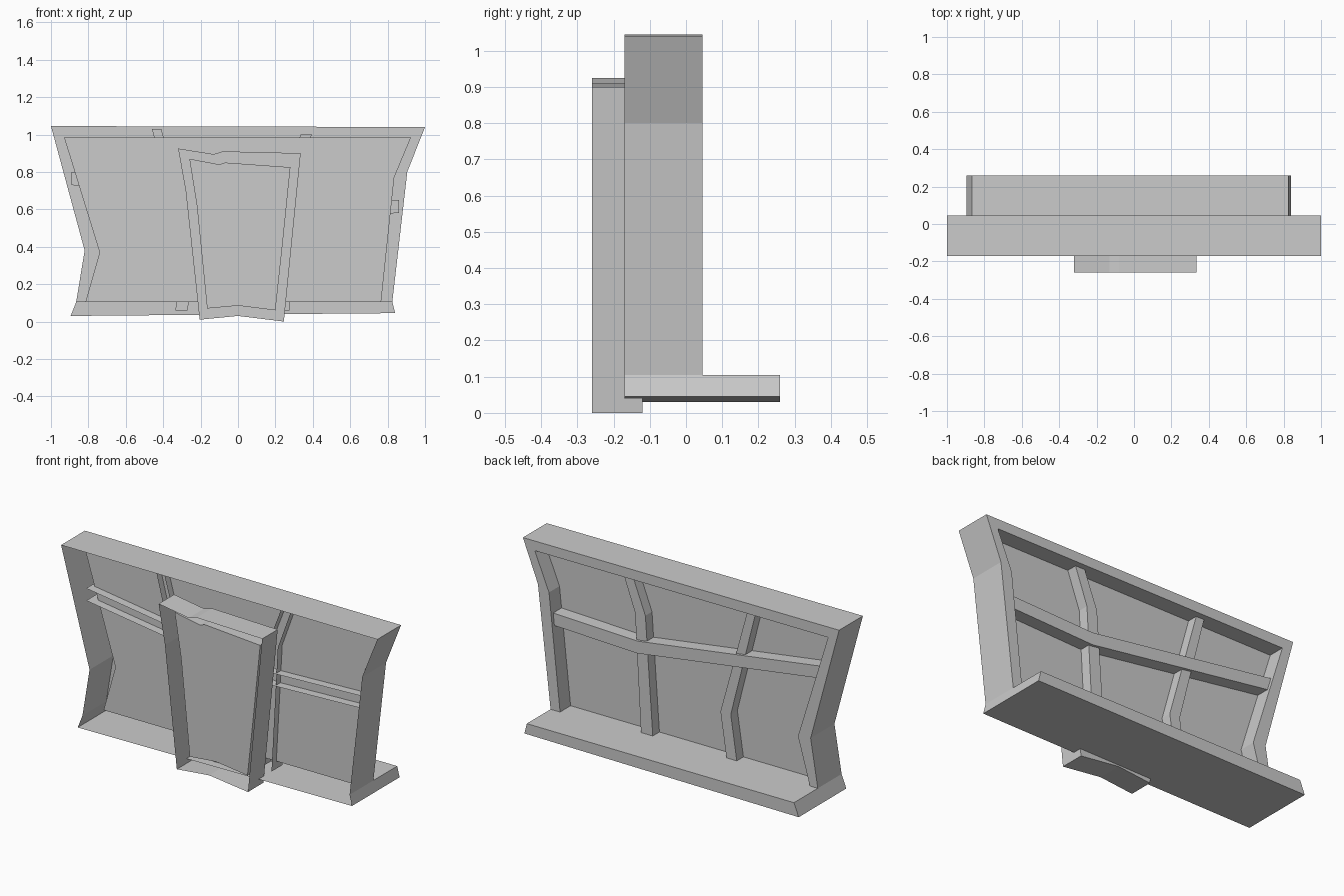
import bpy, bmesh

if "Cube" in bpy.data.objects:
    bpy.data.objects.remove(bpy.data.objects["Cube"])


def make_object(name, verts, faces):
    me = bpy.data.meshes.new(name)
    me.from_pydata(verts, [], faces)
    bm = bmesh.new()
    bm.from_mesh(me)
    bmesh.ops.remove_doubles(bm, verts=bm.verts, dist=1e-5)
    bmesh.ops.recalc_face_normals(bm, faces=bm.faces)
    bm.to_mesh(me)
    bm.free()
    ob = bpy.data.objects.new(name, me)
    bpy.context.collection.objects.link(ob)
    return ob


def shell(name, outer, inner, front, back, panel, skip=()):
    """Open-fronted casing: outer wall, rim, recess wall and a flat panel."""
    n = len(outer)
    loops = [(outer, front), (outer, back), (inner, back), (inner, panel)]
    verts = [(x, y, z) for pts, y in loops for x, z in pts]
    faces = []
    for k in range(3):
        for i in range(n):
            if i in skip and k < 2:
                continue
            j = (i + 1) % n
            faces.append((k*n + i, k*n + j, (k+1)*n + j, (k+1)*n + i))
    faces.append(tuple(range(3*n, 4*n)))
    return make_object(name, verts, faces)


def bar(name, side_a, side_b, front, back):
    """Bent glazing bar, a channel open at the front."""
    n = len(side_a)
    verts = [(x, y, z) for pts, y in ((side_a, front), (side_a, back),
                                      (side_b, back), (side_b, front)) for x, z in pts]
    faces = [(k*n + i, k*n + i + 1, (k+1)*n + i + 1, (k+1)*n + i)
             for k in range(3) for i in range(n - 1)]
    return make_object(name, verts, faces)


# Main window frame with its pane (the sill closes the bottom edge)
shell("window_frame",
      [(-1, 1.045), (-.82, .38), (-.865, .105), (.825, .105), (.905, .8), (1, 1.04)],
      [(-.93, .985), (-.74, .37), (-.815, .105), (.765, .105), (.835, .77), (.925, .985)],
      -.17, .045, -.05, skip=(2,))

# Sill: flared ends, open towards the front
make_object("sill",
            [(-.865, -.17, .105), (.825, -.17, .105), (.84, -.17, .045), (-.895, -.17, .03),
             (-.865, .26, .105), (.825, .26, .105), (.84, .26, .045), (-.895, .26, .03),
             (-.865, .045, .105), (.825, .045, .105)],
            [(3, 2, 6, 7), (4, 5, 6, 7), (8, 9, 5, 4), (0, 8, 4, 7, 3), (1, 9, 5, 6, 2)])

# Glazing bars
bar("upright_bar_right", [(.335, 1.0), (.25, .78), (.2, .06)],
    [(.395, 1.0), (.315, .78), (.275, .06)], -.09, .01)
bar("upright_bar_left", [(-.46, 1.03), (-.29, .36), (-.335, .06)],
    [(-.41, 1.03), (-.225, .36), (-.27, .06)], -.09, .01)
bar("cross_bar", [(-.89, .80), (.29, .63), (.86, .65)],
    [(-.89, .73), (.29, .56), (.86, .58)], -.1, .025)

# Smaller crooked casing in front
shell("front_casing",
      [(-.32, .925), (-.28, .7), (-.205, .01), (0, .03), (.245, 0), (.29, .45),
       (.335, .9), (-.08, .91), (-.13, .895)],
      [(-.26, .87), (-.22, .62), (-.165, .07), (0, .085), (.2, .06), (.24, .43),
       (.28, .825), (-.07, .85), (-.1, .84)],
      -.26, -.12, -.2)
